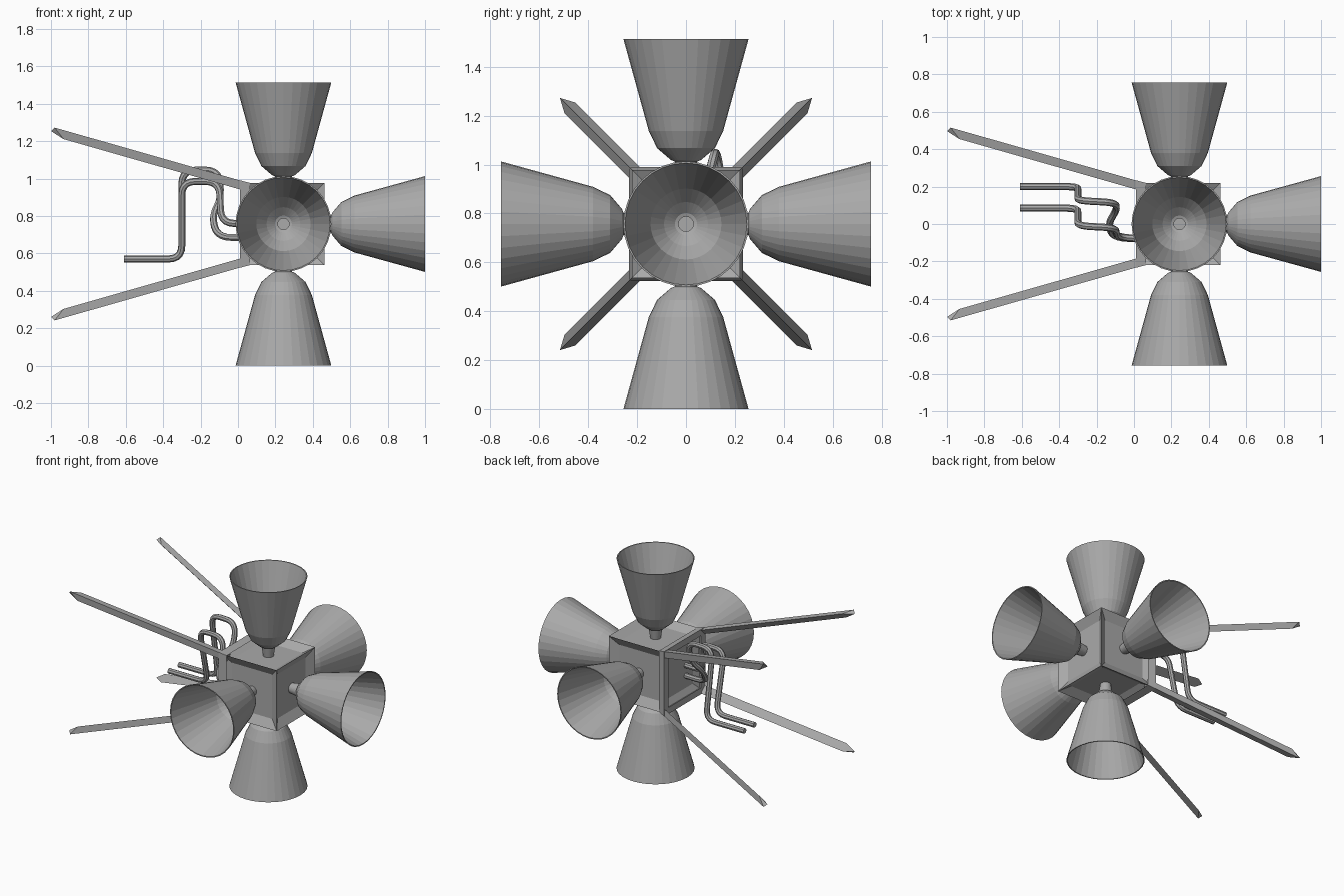
import bpy, bmesh, math
from mathutils import Matrix, Vector

if "Cube" in bpy.data.objects:
    bpy.data.objects.remove(bpy.data.objects["Cube"], do_unlink=True)

CENTRE = Vector((0.243, 0, 0.757))

grey = bpy.data.materials.new("plain_grey")
grey.use_nodes = True
grey.diffuse_color = (0.4, 0.4, 0.4, 1)
grey.node_tree.nodes["Principled BSDF"].inputs["Base Color"].default_value = (0.4, 0.4, 0.4, 1)


def finish(name, bm, matrix=None):
    bmesh.ops.recalc_face_normals(bm, faces=bm.faces)
    mesh = bpy.data.meshes.new(name)
    bm.to_mesh(mesh)
    bm.free()
    mesh.materials.append(grey)
    obj = bpy.data.objects.new(name, mesh)
    obj.matrix_world = Matrix.Translation(CENTRE) @ (matrix or Matrix())
    bpy.context.collection.objects.link(obj)
    return obj


def lathe(profile, sides, closed=False, turn=0.0):
    """Sweep (radius, height) points around z."""
    bm = bmesh.new()
    rings = []
    for r, h in profile:
        angles = [turn + math.tau * i / sides for i in range(sides)]
        rings.append([bm.verts.new((r * math.cos(a), r * math.sin(a), h)) for a in angles])
    pairs = list(zip(rings, rings[1:]))
    if closed:
        pairs.append((rings[-1], rings[0]))
    for a, b in pairs:
        for i in range(sides):
            j = (i + 1) % sides
            bm.faces.new((a[i], a[j], b[j], b[i]))
    if not closed:
        bm.faces.new(rings[0])
        bm.faces.new(rings[-1])
    return bm


# Body: a cube with a sloped recess in every face
bm = bmesh.new()
bmesh.ops.create_cube(bm, size=0.44)
bmesh.ops.inset_individual(bm, faces=bm.faces[:], thickness=0.06, depth=-0.035, use_even_offset=True)
finish("body", bm)

# Nozzles: outer bell, rim, then inner bell down to the throat
bell = [(0.034, 0.18), (0.046, 0.255), (0.062, 0.262), (0.118, 0.31), (0.152, 0.38),
        (0.256, 0.757), (0.249, 0.757), (0.145, 0.385), (0.09, 0.315), (0.045, 0.275),
        (0.03, 0.27), (0.03, 0.24)]
directions = {"top": (0, 0, 1), "bottom": (0, 0, -1), "left": (1, 0, 0),
              "front": (0, -1, 0), "back": (0, 1, 0)}
for side, d in directions.items():
    turn = Vector((0, 0, 1)).rotation_difference(Vector(d)).to_matrix().to_4x4()
    finish(side + "_nozzle", lathe(bell, 32), turn)

# Square frame around the strut side
root2 = math.sqrt(2)
section = [(0.188 * root2, 0.233), (0.234 * root2, 0.233), (0.22 * root2, 0.18)]
finish("strut_frame", lathe(section, 4, True, math.pi / 4), Matrix.Rotation(-math.pi / 2, 4, 'Y'))


# Struts: splayed triangular bars with pointed tips
def strut(name, sy, sz):
    bm = bmesh.new()

    def point(x, y, z):
        drop = 0.285 * (x + 1)
        return bm.verts.new((x - CENTRE.x, sy * (y - drop), sz * (z - drop)))

    corners = [(0.521, 0.521), (0.473, 0.516), (0.516, 0.473)]
    root = [point(0.06, *c) for c in corners]
    end = [point(x, *c) for x, c in zip((-0.98, -0.933, -0.933), corners)]
    tip = point(-1.0, 0.497, 0.497)
    bm.faces.new(root)
    for i in range(3):
        j = (i + 1) % 3
        bm.faces.new((root[i], root[j], end[j], end[i]))
        bm.faces.new((end[i], end[j], tip))
    finish(name, bm)


for ny, sy in (("front", -1), ("back", 1)):
    for nz, sz in (("lower", -1), ("upper", 1)):
        strut(f"{ny}_{nz}_strut", sy, sz)


# Pipes: round tubes along paths with rounded corners
def pipe(name, corners, bend=0.075):
    pts = [Vector(c) for c in corners]
    path = [pts[0]]
    for a, b, c in zip(pts, pts[1:], pts[2:]):
        p = b + (a - b).normalized() * min(bend, (a - b).length * 0.49)
        q = b + (c - b).normalized() * min(bend, (c - b).length * 0.49)
        for i in range(6):
            t = i / 5
            path.append(p * (1 - t) ** 2 + b * 2 * t * (1 - t) + q * t ** 2)
    path.append(pts[-1])
    curve = bpy.data.curves.new(name, 'CURVE')
    curve.dimensions = '3D'
    curve.bevel_depth = 0.019
    curve.bevel_resolution = 2
    curve.use_fill_caps = True
    spline = curve.splines.new('POLY')
    spline.points.add(len(path) - 1)
    for sp, p in zip(spline.points, path):
        sp.co = (*p, 1)
    curve.materials.append(grey)
    obj = bpy.data.objects.new(name, curve)
    bpy.context.collection.objects.link(obj)
    bpy.ops.object.select_all(action='DESELECT')
    obj.select_set(True)
    bpy.context.view_layer.objects.active = obj
    bpy.ops.object.convert(target='MESH')
    bpy.ops.object.shade_smooth_by_angle()


pipe("back_pipe", [(-0.61, 0.2, 0.57), (-0.3, 0.2, 0.57), (-0.3, 0.125, 1.045),
                   (-0.1, 0.115, 1.045), (-0.09, 0.08, 0.89), (-0.14, 0, 0.8),
                   (-0.11, -0.075, 0.685), (0.06, -0.08, 0.685)])
pipe("front_pipe", [(-0.61, 0.085, 0.57), (-0.3, 0.085, 0.57), (-0.3, -0.01, 0.985),
                    (-0.1, -0.02, 0.985), (-0.09, -0.07, 0.76), (0.06, -0.08, 0.76)])
